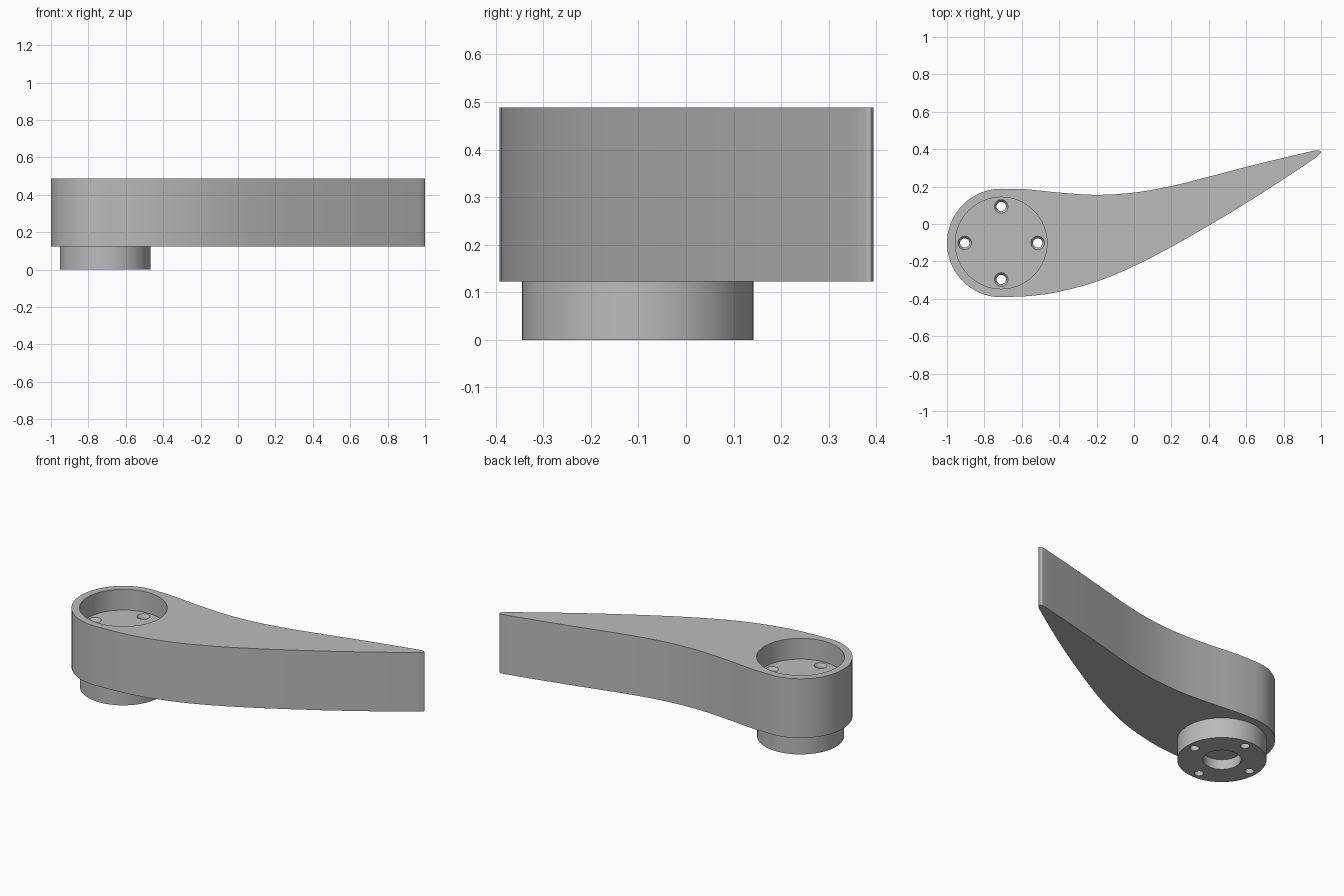
import bpy, bmesh, math
from mathutils import Vector

cube = bpy.data.objects.get("Cube")
if cube:
    bpy.data.objects.remove(cube, do_unlink=True)

TOP, UNDERSIDE, FLOOR = 0.488, 0.123, 0.36
HUB = Vector((-0.71, -0.1015))
HUB_R, BOSS_R = 0.29, 0.243

grey = bpy.data.materials.new("plain grey")
grey.use_nodes = True
grey.diffuse_color = (0.5, 0.5, 0.5, 1)
grey.node_tree.nodes["Principled BSDF"].inputs["Base Color"].default_value = (0.5, 0.5, 0.5, 1)


def make_object(name, bm):
    bmesh.ops.recalc_face_normals(bm, faces=bm.faces)
    mesh = bpy.data.meshes.new(name)
    bm.to_mesh(mesh)
    bm.free()
    mesh.materials.append(grey)
    obj = bpy.data.objects.new(name, mesh)
    bpy.context.collection.objects.link(obj)
    return obj


def cylinder(name, centre, z0, z1, r0, r1=None, sides=64):
    bm = bmesh.new()
    bmesh.ops.create_cone(bm, cap_ends=True, segments=sides, radius1=r0,
                          radius2=r0 if r1 is None else r1, depth=z1 - z0)
    bmesh.ops.translate(bm, verts=bm.verts, vec=(centre.x, centre.y, (z0 + z1) / 2))
    return make_object(name, bm)


def smooth_path(points, steps=8):
    """Catmull-Rom curve through the points."""
    pts = [Vector(p) for p in points]
    pts = [2 * pts[0] - pts[1]] + pts + [2 * pts[-1] - pts[-2]]
    out = []
    for a, b, c, d in zip(pts, pts[1:], pts[2:], pts[3:]):
        for i in range(steps):
            t = i / steps
            out.append(0.5 * (2 * b + (c - a) * t + (2 * a - 5 * b + 4 * c - d) * t * t
                              + (3 * b - a - 3 * c + d) * t ** 3))
    return out + [pts[-2]]


def combine(target, tool, operation):
    mod = target.modifiers.new(operation.lower(), 'BOOLEAN')
    mod.operation, mod.object, mod.solver = operation, tool, 'EXACT'
    bpy.context.view_layer.objects.active = target
    bpy.ops.object.modifier_apply(modifier=mod.name)
    bpy.data.objects.remove(tool, do_unlink=True)


# Teardrop outline: round hub, then a curved blade with a small rounded tip
def hub_point(deg):
    a = math.radians(deg)
    return HUB + HUB_R * Vector((math.cos(a), math.sin(a)))


blade = smooth_path([
    hub_point(275), (-0.55, -0.384), (-0.4, -0.362), (-0.2, -0.308), (0, -0.225),
    (0.2, -0.122), (0.4, -0.008), (0.6, 0.112), (0.8, 0.24), (0.95, 0.34),
    (0.985, 0.366), (1.0, 0.384), (0.99, 0.392), (0.96, 0.391), (0.8, 0.354),
    (0.6, 0.305), (0.4, 0.253), (0.2, 0.203), (0, 0.168), (-0.2, 0.156),
    (-0.4, 0.168), (-0.58, 0.186), hub_point(90)])
hub_arc = [hub_point(90 + 185 * i / 40) for i in range(1, 40)]

# Handle body
bm = bmesh.new()
base = bm.faces.new([bm.verts.new((p.x, p.y, UNDERSIDE)) for p in blade + hub_arc])
side = bmesh.ops.extrude_face_region(bm, geom=[base], use_keep_orig=True)
bmesh.ops.translate(bm, vec=(0, 0, TOP - UNDERSIDE),
                    verts=[v for v in side["geom"] if isinstance(v, bmesh.types.BMVert)])
handle = make_object("lever_handle", bm)

# Mounting boss, round recess on top and blind shaft hole below
combine(handle, cylinder("boss", HUB, 0, UNDERSIDE + 0.05, BOSS_R), 'UNION')
combine(handle, cylinder("recess", HUB, FLOOR, TOP + 0.1, BOSS_R + 0.002), 'DIFFERENCE')
combine(handle, cylinder("shaft_hole", HUB, -0.1, 0.06, 0.104), 'DIFFERENCE')

# Four countersunk screw holes
for i in range(4):
    a = i * math.pi / 2
    spot = HUB + 0.195 * Vector((math.cos(a), math.sin(a)))
    combine(handle, cylinder("screw_hole", spot, -0.1, FLOOR + 0.05, 0.025, sides=32), 'DIFFERENCE')
    combine(handle, cylinder("countersink", spot, FLOOR - 0.02, FLOOR + 0.01, 0.023, 0.043, 32), 'DIFFERENCE')

# Smooth walls with sharp rims
bpy.ops.object.select_all(action='DESELECT')
handle.select_set(True)
bpy.context.view_layer.objects.active = handle
bpy.ops.object.shade_smooth_by_angle(angle=math.radians(30))
